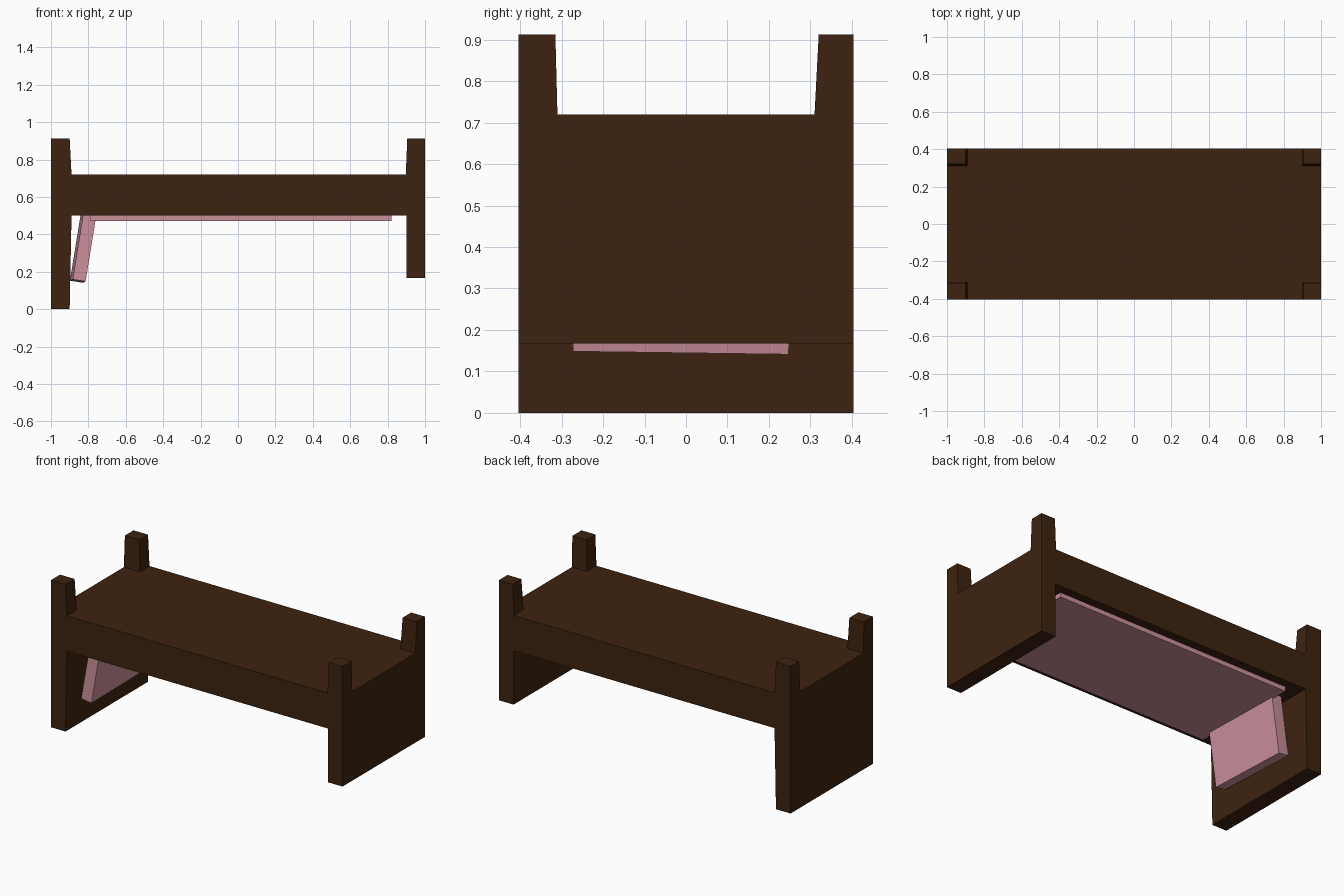
import bpy
import bmesh
from math import radians

cube = bpy.data.objects.get("Cube")
if cube:
    bpy.data.objects.remove(cube, do_unlink=True)


def make_material(name, colour):
    mat = bpy.data.materials.new(name)
    mat.use_nodes = True
    mat.diffuse_color = colour
    mat.node_tree.nodes["Principled BSDF"].inputs["Base Color"].default_value = colour
    return mat


wood = make_material("dark brown wood", (0.047, 0.0165, 0.005, 1))
fabric = make_material("pink fabric", (0.60, 0.28, 0.33, 1))


def tapered_box(name, mat, x, y, z, top_x=None, top_y=None):
    """Box between ranges x, y, z; the top may have its own x and y ranges."""
    bm = bmesh.new()
    bmesh.ops.create_cube(bm, size=1)
    for v in bm.verts:
        up = v.co.z > 0
        rx = top_x if up and top_x else x
        ry = top_y if up and top_y else y
        v.co = (rx[v.co.x > 0], ry[v.co.y > 0], z[up])
    mesh = bpy.data.meshes.new(name)
    bm.to_mesh(mesh)
    bm.free()
    mesh.materials.append(mat)
    obj = bpy.data.objects.new(name, mesh)
    bpy.context.collection.objects.link(obj)
    return obj


WIDE = (-0.404, 0.404)
RAIL_LOW, RAIL_HIGH, POST_TOP = 0.5, 0.72, 0.912

# Bed base and the tall and short end boards
tapered_box("bed_base", wood, (-1, 1), WIDE, (RAIL_LOW, RAIL_HIGH))
tapered_box("tall_end_board", wood, (-1, -0.9), WIDE, (0, RAIL_LOW), top_x=(-1, -0.89))
tapered_box("short_end_board", wood, (0.9, 1), WIDE, (0.167, RAIL_LOW))

# Four corner posts, tapering on their inner sides
for end, x, top_x in (("right", (-1, -0.89), (-1, -0.9)), ("left", (0.897, 1), (0.905, 1))):
    for side, y, top_y in (("front", (-0.404, -0.31), (-0.404, -0.315)),
                           ("back", (0.31, 0.404), (0.32, 0.404))):
        tapered_box(f"{side}_{end}_post", wood, x, y, (RAIL_HIGH, POST_TOP), top_x, top_y)

# Mattress hanging under the base
tapered_box("mattress", fabric, (-0.79, 0.82), (-0.35, 0.35), (0.472, 0.51))

# Pillow leaning against the tall end board
pillow = tapered_box("pillow", fabric, (-0.035, 0.035), (-0.26, 0.26), (-0.18, 0.18))
pillow.location = (-0.828, -0.01, 0.328)
pillow.rotation_euler = (radians(-0.8), radians(9.2), radians(1.5))
